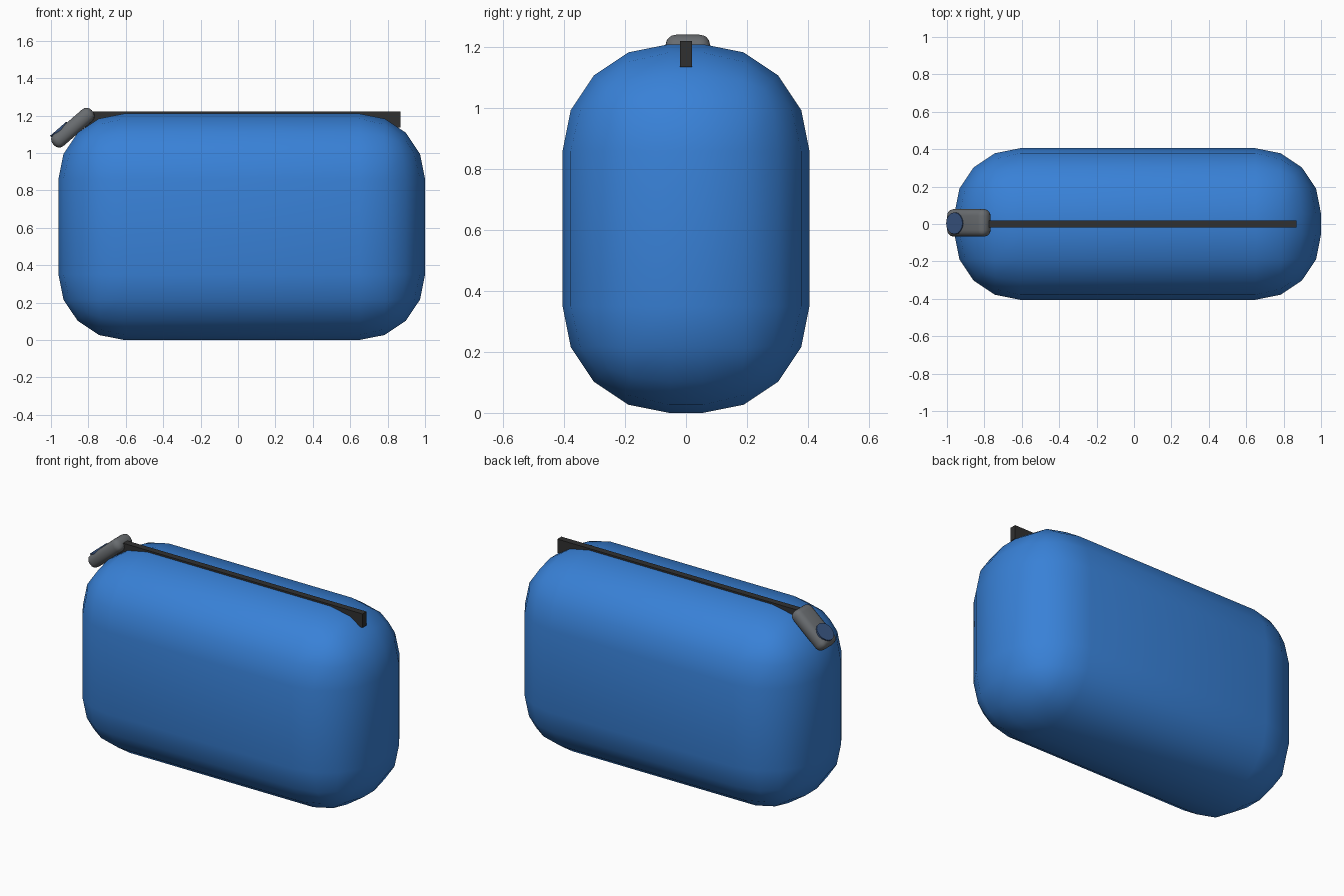
import bpy
from math import radians, sin, cos

if "Cube" in bpy.data.objects:
    bpy.data.objects.remove(bpy.data.objects["Cube"])


def material(name, rgb):
    m = bpy.data.materials.new(name)
    m.diffuse_color = (*rgb, 1)
    m.use_nodes = True
    m.node_tree.nodes["Principled BSDF"].inputs["Base Color"].default_value = m.diffuse_color
    return m


blue = material("blue", (0.04, 0.22, 0.68))
navy = material("navy", (0.04, 0.09, 0.22))
black = material("black", (0.03, 0.03, 0.03))
grey = material("grey", (0.14, 0.15, 0.16))


def finish(name, mat, bevel=0, segments=1):
    ob = bpy.context.object
    ob.name = name
    ob.data.materials.append(mat)
    if bevel:
        mod = ob.modifiers.new("round", 'BEVEL')
        mod.width, mod.segments = bevel, segments
        mod.limit_method = 'NONE'
        bpy.ops.object.modifier_apply(modifier=mod.name)
    bpy.ops.object.shade_smooth_by_angle(angle=radians(35))
    return ob


def box(name, center, size, mat, tilt=0, bevel=0, segments=1):
    bpy.ops.mesh.primitive_cube_add(size=1, location=center, rotation=(0, tilt, 0))
    bpy.context.object.scale = size
    bpy.ops.object.transform_apply(location=False, rotation=False, scale=True)
    return finish(name, mat, bevel, segments)


# Soft rounded pouch
box("body", (0.02, 0, 0.605), (1.96, 0.81, 1.21), blue, bevel=0.35, segments=4)

# Strip along the top, sunk into the pouch
box("zip_strip", (0.02, 0, 1.178), (1.70, 0.04, 0.085), black)

# Tilted pull tab over the left shoulder
angle = radians(41)
tab = (-0.883, 0.006, 1.135)
box("pull_tab", tab, (0.275, 0.148, 0.082), grey, tilt=-angle, bevel=0.036, segments=4)

# Round button on the lower end of the tab's outer face
along, out = -0.062, 0.035
pos = (tab[0] + along * cos(angle) - out * sin(angle), 0.004,
       tab[2] + along * sin(angle) + out * cos(angle))
bpy.ops.mesh.primitive_cylinder_add(vertices=16, radius=0.058, depth=0.024,
                                    location=pos, rotation=(0, -angle, 0))
finish("tab_button", navy)
